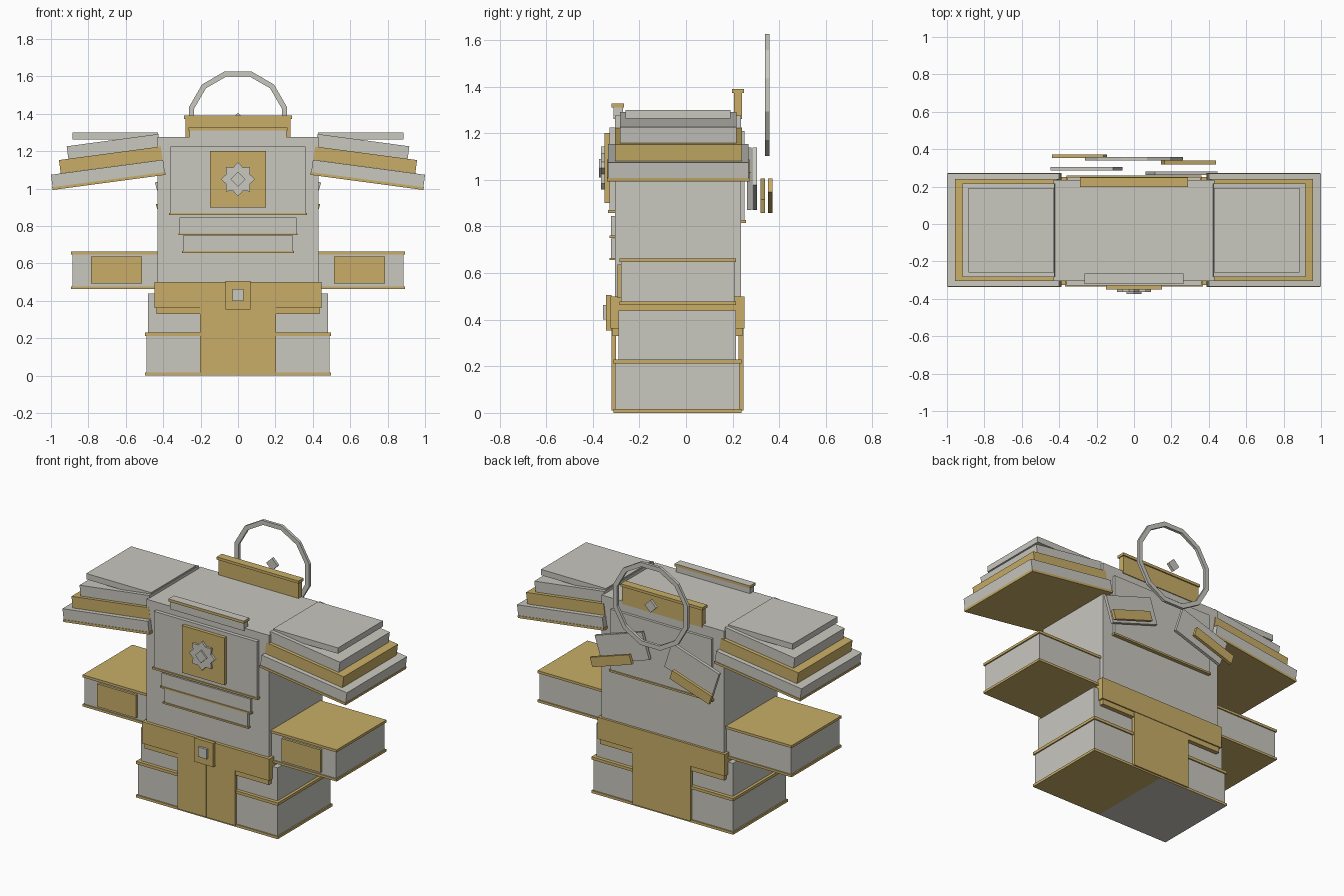
import bpy, bmesh, math
from mathutils import Matrix, Vector

if "Cube" in bpy.data.objects:
    bpy.data.objects.remove(bpy.data.objects["Cube"])


def material(name, rgb):
    m = bpy.data.materials.new(name)
    m.diffuse_color = (*rgb, 1)
    m.use_nodes = True
    m.node_tree.nodes["Principled BSDF"].inputs["Base Color"].default_value = m.diffuse_color
    return m


GREY = material("pale grey", (0.58, 0.57, 0.52))
GOLD = material("dull gold", (0.58, 0.42, 0.135))


def finish(name, bm, mat):
    bmesh.ops.recalc_face_normals(bm, faces=bm.faces)
    me = bpy.data.meshes.new(name)
    bm.to_mesh(me)
    bm.free()
    me.materials.append(mat)
    ob = bpy.data.objects.new(name, me)
    bpy.context.collection.objects.link(ob)
    return ob


def slab(name, centre, size, mat, tilt=0):
    """Box by centre and size, tilted in degrees about the y axis."""
    bm = bmesh.new()
    m = (Matrix.Translation(centre) @ Matrix.Rotation(math.radians(tilt), 4, 'Y')
         @ Matrix.Diagonal((*size, 1)))
    bmesh.ops.create_cube(bm, size=1, matrix=m)
    return finish(name, bm, mat)


def box(name, x, y, z, mat):
    """Box by (min, max) on each axis."""
    return slab(name, [(a + b) / 2 for a, b in (x, y, z)],
                [b - a for a, b in (x, y, z)], mat)


def wide(name, half, y, z, mat):
    return box(name, (-half, half), y, z, mat)


def pair(name, x, y, z, mat):
    """Box on both sides of x = 0."""
    for side, s in (("left", -1), ("right", 1)):
        box(f"{side}_{name}", sorted((s * x[0], s * x[1])), y, z, mat)


def plaque(name, radii, n, turn, z, y, mat):
    """Upright n-sided plate, radii alternating (used for star and diamonds)."""
    bm = bmesh.new()
    vs = []
    for i in range(n):
        a = math.radians(turn) + math.tau * i / n
        r = radii[i % len(radii)]
        vs.append(bm.verts.new((r * math.cos(a), y[0], z + r * math.sin(a))))
    f = bm.faces.new(vs)
    ext = bmesh.ops.extrude_face_region(bm, geom=[f])
    bmesh.ops.translate(bm, vec=Vector((0, y[1] - y[0], 0)),
                        verts=[v for v in ext["geom"] if isinstance(v, bmesh.types.BMVert)])
    return finish(name, bm, mat)


# Torso
wide("torso", 0.43, (-0.305, 0.235), (0.42, 1.275), GREY)

# Chest plate, emblem and belly plates
wide("chest_plate", 0.362, (-0.328, -0.3), (0.86, 1.225), GREY)
wide("chest_trim", 0.37, (-0.335, -0.3), (0.858, 0.87), GOLD)
wide("emblem_plate", 0.15, (-0.35, -0.32), (0.9, 1.2), GOLD)
plaque("emblem_star", (0.092, 0.068), 16, 0, 1.05, (-0.364, -0.34), GREY)
plaque("emblem_boss", (0.04,), 4, 0, 1.05, (-0.374, -0.36), GREY)
for name, half, z in (("upper", 0.312, 0.752), ("lower", 0.293, 0.656)):
    wide(f"{name}_belly_plate", half, (-0.322, -0.3), (z, z + 0.092), GREY)
    wide(f"{name}_belly_trim", half + 0.007, (-0.328, -0.3), (z - 0.001, z + 0.009), GOLD)

# Back plate
wide("back_plate", 0.355, (0.23, 0.252), (0.82, 1.21), GREY)
wide("back_trim", 0.362, (0.23, 0.258), (0.815, 0.827), GOLD)

# Neck guards, front and back
wide("front_neck_guard", 0.26, (-0.312, -0.27), (1.26, 1.326), GREY)
rim = wide("front_neck_rim", 0.265, (-0.32, -0.265), (1.31, 1.327), GOLD)
rim.data.materials.append(GREY)
for p in rim.data.polygons:
    if p.normal.z > 0.5:
        p.material_index = 1
wide("back_neck_guard", 0.282, (0.205, 0.24), (1.26, 1.385), GOLD)
wide("back_neck_rim", 0.288, (0.197, 0.248), (1.373, 1.39), GOLD)

# Layered shoulder plates
for side, s in (("left", -1), ("right", 1)):
    slab(f"{side}_shoulder_base", (s * 0.695, -0.033, 1.074), (0.605, 0.604, 0.08), GREY, s * 7.6)
    a = math.radians(7.6)
    slab(f"{side}_shoulder_base_trim",
         (s * (0.695 - 0.034 * math.sin(a)), -0.033, 1.074 - 0.034 * math.cos(a)),
         (0.61, 0.61, 0.015), GOLD, s * 7.6)
    slab(f"{side}_shoulder_gold_layer", (s * 0.68, -0.033, 1.153), (0.55, 0.545, 0.072), GOLD, s * 7.6)
    slab(f"{side}_shoulder_third_layer", (s * 0.666, -0.034, 1.224), (0.495, 0.5, 0.07), GREY, s * 7.6)
    slab(f"{side}_shoulder_cap", (s * 0.657, -0.034, 1.281), (0.456, 0.452, 0.037), GREY)

# Forearms with gold rims and front panels
pair("forearm", (0.4, 0.885), (-0.278, 0.208), (0.465, 0.66), GREY)
pair("forearm_top_rim", (0.4, 0.893), (-0.285, 0.215), (0.647, 0.663), GOLD)
pair("forearm_bottom_rim", (0.4, 0.893), (-0.285, 0.215), (0.462, 0.477), GOLD)
pair("forearm_panel", (0.512, 0.785), (-0.293, -0.27), (0.492, 0.637), GOLD)

# Legs and boots
pair("thigh", (0, 0.48), (-0.29, 0.215), (0.22, 0.44), GREY)
pair("boot", (0, 0.49), (-0.305, 0.23), (0.002, 0.225), GREY)
pair("boot_top_rim", (0, 0.498), (-0.312, 0.238), (0.212, 0.23), GOLD)
pair("boot_sole", (0, 0.498), (-0.312, 0.238), (0, 0.016), GOLD)
sole = bpy.data.objects["left_boot_sole"].data
sole.materials.append(GREY)
for p in sole.polygons:
    if p.normal.z < -0.5:
        p.material_index = 1

# Belt, buckle and split tabard
wide("belt", 0.447, (-0.325, 0.25), (0.362, 0.5), GOLD)
wide("under_belt", 0.437, (-0.316, 0.242), (0.33, 0.37), GOLD)
pair("front_tabard", (0.001, 0.203), (-0.32, -0.3), (0.01, 0.4), GOLD)
pair("back_tabard", (0.001, 0.203), (0.225, 0.246), (0.01, 0.4), GOLD)
wide("buckle", 0.066, (-0.343, -0.32), (0.354, 0.505), GOLD)
wide("buckle_gem", 0.03, (-0.357, -0.34), (0.4, 0.462), GREY)

# Halo ring of twelve straight segments with a diamond at its centre
bm = bmesh.new()
rings = []
for i in range(12):
    a = math.radians(15 + 30 * i)
    rings.append([bm.verts.new((r * math.cos(a), y, 1.364 + r * math.sin(a)))
                  for r, y in ((0.272, 0.34), (0.272, 0.358), (0.243, 0.358), (0.243, 0.34))])
for i in range(12):
    p, q = rings[i], rings[(i + 1) % 12]
    for k in range(4):
        j = (k + 1) % 4
        bm.faces.new((p[k], p[j], q[j], q[k]))
finish("halo_ring", bm, GREY)
plaque("halo_diamond", (0.04,), 4, 0, 1.364, (0.34, 0.358), GREY)

# Hanging back flaps, each with a gold tab
for side, s, y_flap, y_tab in (("left", -1, 0.295, 0.362), ("right", 1, 0.272, 0.329)):
    slab(f"{side}_back_flap", (s * 0.253, y_flap, 1.005), (0.349, 0.02, 0.17), GREY, s * 18)
    slab(f"{side}_back_flap_tab", (s * 0.292, y_tab, 0.932), (0.291, 0.02, 0.06), GOLD, s * 18)
